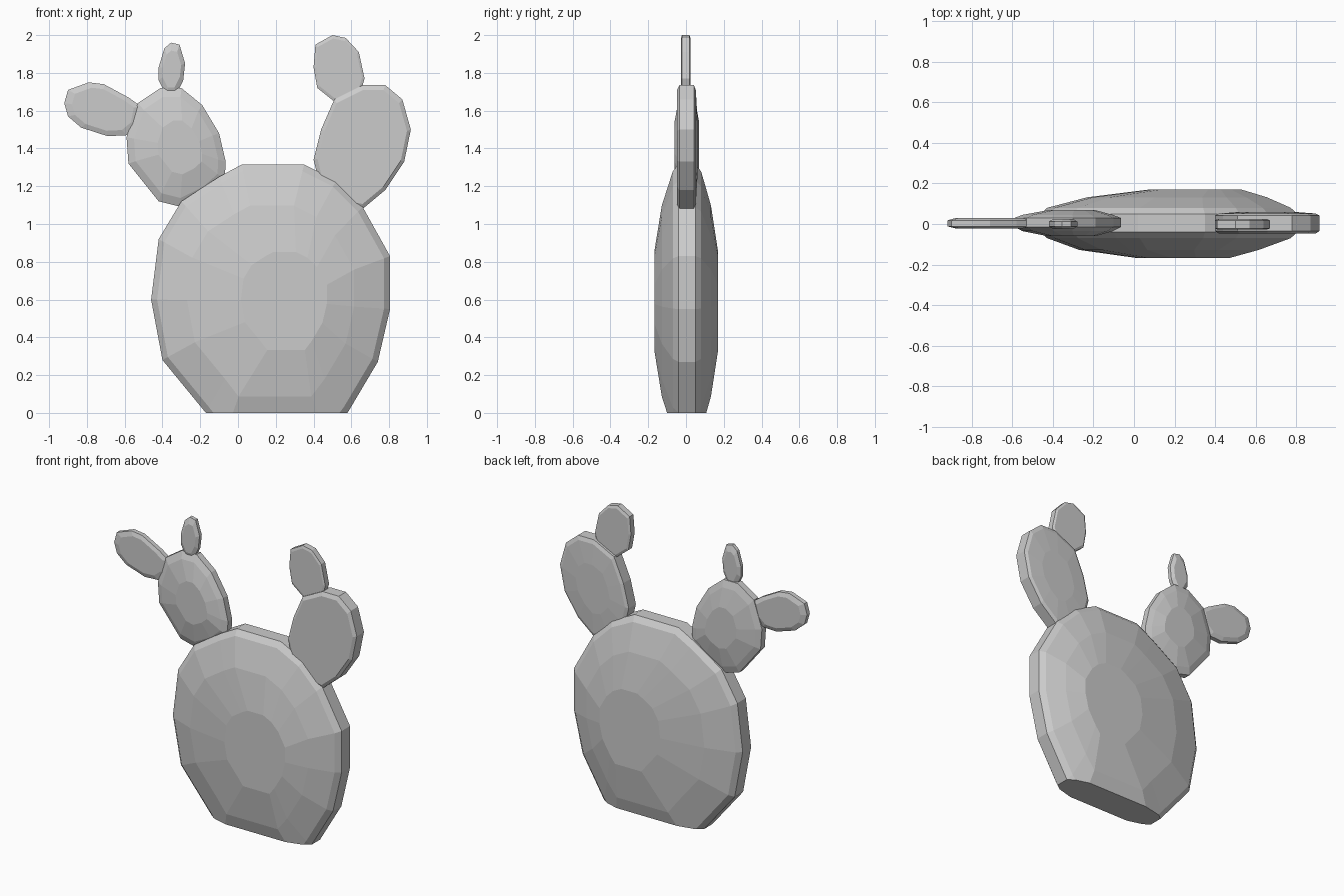
import bpy, bmesh


def pad(name, outline, front, back, cut=False):
    """Loft an x-z outline through (scale, y, shift_x) rings, front to back."""
    xs, zs = [p[0] for p in outline], [p[1] for p in outline]
    cx, cz = (min(xs) + max(xs)) / 2, (min(zs) + max(zs)) / 2
    bm = bmesh.new()
    rings = []
    for s, y, dx in front[::-1] + back:
        rings.append([bm.verts.new((cx + dx + (x - cx) * s, y, cz + (z - cz) * s))
                      for x, z in outline])
    n = len(outline)
    for a, b in zip(rings, rings[1:]):
        for i in range(n):
            j = (i + 1) % n
            bm.faces.new((a[i], a[j], b[j], b[i]))
    bm.faces.new(rings[0])
    bm.faces.new(rings[-1][::-1])
    if cut:  # flat base
        bmesh.ops.bisect_plane(bm, geom=bm.verts[:] + bm.edges[:] + bm.faces[:],
                               plane_co=(0, 0, 0), plane_no=(0, 0, -1), clear_outer=True)
        bmesh.ops.holes_fill(bm, edges=[e for e in bm.edges if e.is_boundary])
    bmesh.ops.recalc_face_normals(bm, faces=bm.faces)
    me = bpy.data.meshes.new(name)
    bm.to_mesh(me)
    bm.free()
    ob = bpy.data.objects.new(name, me)
    bpy.context.collection.objects.link(ob)
    return ob


# Large trunk pad, sliced flat at the ground
pad("trunk_pad",
    [(-0.07, -0.13), (-0.17, 0), (-0.40, 0.28), (-0.46, 0.60), (-0.42, 0.92),
     (-0.30, 1.12), (-0.10, 1.25), (0.02, 1.315), (0.35, 1.315), (0.52, 1.23),
     (0.66, 1.09), (0.805, 0.83), (0.805, 0.55), (0.74, 0.27), (0.58, 0), (0.48, -0.13)],
    [(1, -0.04, 0), (0.95, -0.07, 0), (0.7, -0.128, 0), (0.36, -0.168, 0.07)],
    [(1, 0.05, 0), (0.95, 0.08, 0), (0.70, 0.132, 0.04), (0.36, 0.17, 0.13)], cut=True)

# Left branch: domed pad with two buds
pad("left_pad",
    [(-0.30, 1.09), (-0.42, 1.12), (-0.58, 1.32), (-0.59, 1.46), (-0.53, 1.64),
     (-0.41, 1.72), (-0.30, 1.72), (-0.19, 1.63), (-0.10, 1.48), (-0.065, 1.33),
     (-0.07, 1.24), (-0.16, 1.16)],
    [(1, -0.015, 0), (0.85, -0.035, 0), (0.45, -0.06, 0.02)],
    [(1, 0.03, 0), (0.85, 0.045, 0), (0.45, 0.068, 0.02)])
pad("left_side_bud",
    [(-0.92, 1.64), (-0.90, 1.71), (-0.79, 1.75), (-0.71, 1.74), (-0.58, 1.67),
     (-0.51, 1.62), (-0.53, 1.52), (-0.59, 1.47), (-0.69, 1.465), (-0.83, 1.51),
     (-0.90, 1.57)],
    [(1, -0.012, 0), (0.8, -0.022, 0)], [(1, 0.018, 0), (0.8, 0.03, 0)])
pad("left_top_bud",
    [(-0.38, 1.68), (-0.42, 1.76), (-0.42, 1.83), (-0.39, 1.93), (-0.355, 1.96),
     (-0.31, 1.95), (-0.28, 1.85), (-0.29, 1.76), (-0.33, 1.68)],
    [(1, -0.012, 0), (0.7, -0.025, 0)], [(1, 0.012, 0), (0.7, 0.025, 0)])

# Right branch: flat-faced pad with one bud
pad("right_pad",
    [(0.40, 1.34), (0.44, 1.50), (0.51, 1.66), (0.66, 1.735), (0.78, 1.735),
     (0.87, 1.66), (0.915, 1.50), (0.88, 1.33), (0.78, 1.18), (0.66, 1.08),
     (0.54, 1.10), (0.43, 1.22)],
    [(1, -0.035, 0), (0.92, -0.048, 0)],
    [(1, 0.042, 0), (0.92, 0.052, 0), (0.5, 0.06, 0)])
pad("right_bud",
    [(0.52, 1.64), (0.42, 1.72), (0.40, 1.83), (0.41, 1.95), (0.50, 2.0),
     (0.57, 1.985), (0.64, 1.91), (0.67, 1.77), (0.65, 1.70)],
    [(1, -0.022, 0), (0.9, -0.027, 0)], [(1, 0.018, 0), (0.9, 0.025, 0)])
